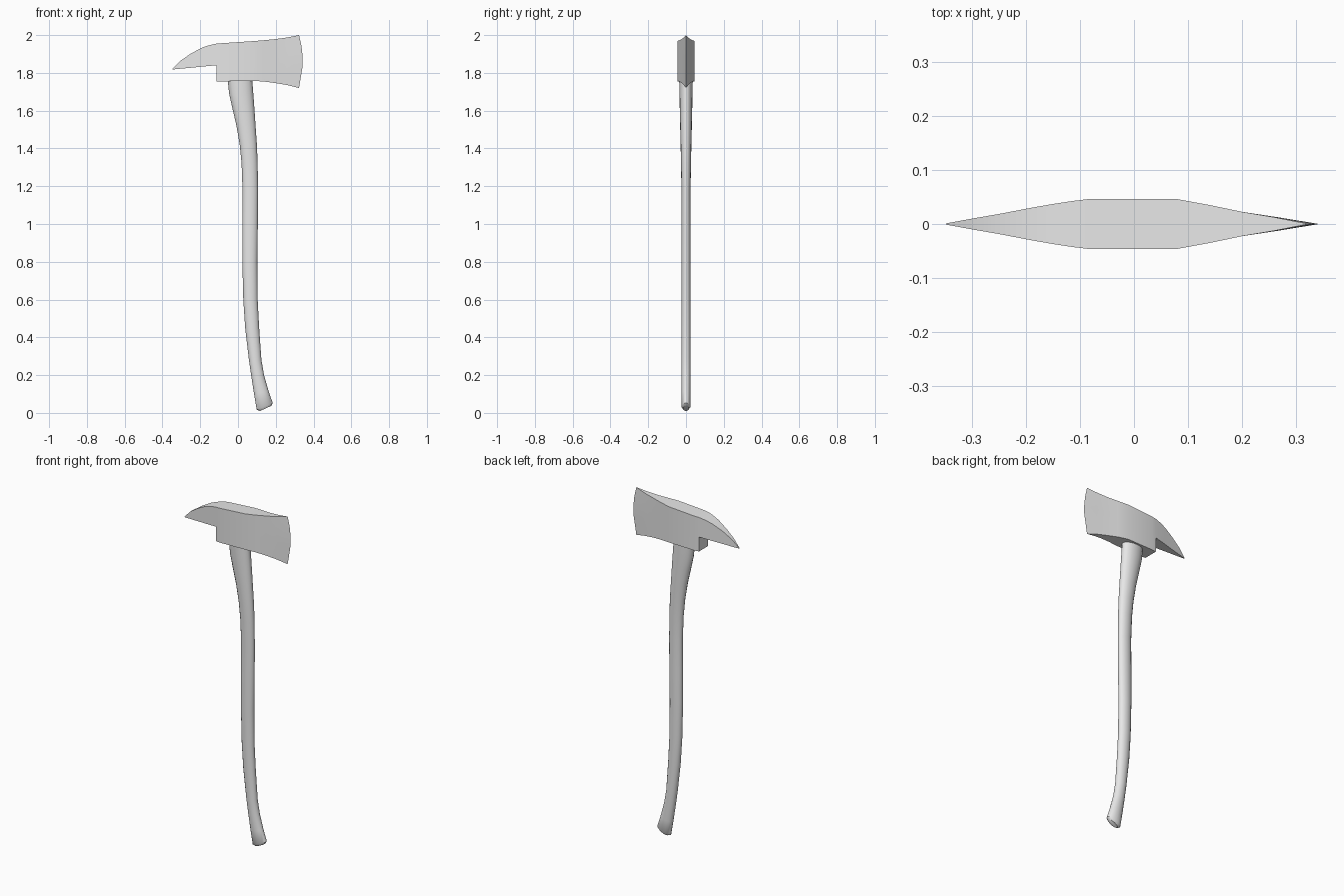
import bpy, bmesh, math
from mathutils import Vector

if "Cube" in bpy.data.objects:
    bpy.data.objects.remove(bpy.data.objects["Cube"])

grey = bpy.data.materials.new("plain grey")
grey.diffuse_color = (0.8, 0.8, 0.8, 1)
grey.use_nodes = True
grey.node_tree.nodes["Principled BSDF"].inputs["Base Color"].default_value = grey.diffuse_color


def finish(bm, name, angle):
    bmesh.ops.remove_doubles(bm, verts=bm.verts, dist=0.0005)
    bmesh.ops.recalc_face_normals(bm, faces=bm.faces)
    mesh = bpy.data.meshes.new(name)
    bm.to_mesh(mesh)
    bm.free()
    mesh.materials.append(grey)
    obj = bpy.data.objects.new(name, mesh)
    bpy.context.collection.objects.link(obj)
    bpy.context.view_layer.objects.active = obj
    obj.select_set(True)
    bpy.ops.object.shade_smooth_by_angle(angle=math.radians(angle))
    obj.select_set(False)


# Axe head: columns of (x, top, bottom, half thickness, edge bulge)
beak = [(-0.348, 1.82, 1.818, 0.001, 0), (-0.305, 1.864, 1.822, 0.009, 0),
        (-0.25, 1.902, 1.827, 0.0185, 0), (-0.19, 1.934, 1.833, 0.03, 0),
        (-0.15, 1.947, 1.837, 0.037, 0)]
blade = [(-0.114, 1.955, 1.755, 0.0425, 0), (-0.085, 1.957, 1.755, 0.046, 0),
         (0.08, 1.968, 1.758, 0.046, 0), (0.14, 1.973, 1.754, 0.035, 0),
         (0.2, 1.979, 1.746, 0.0225, 0), (0.26, 1.987, 1.736, 0.0125, 0.006),
         (0.323, 2.0, 1.72, 0.0, 0.02)]
ROWS = [0, 0.425, 0.6, 0.8, 1]      # row 1 meets the underside of the beak
bm = bmesh.new()
grid = []
for i, (x, top, bottom, w, bulge) in enumerate(beak + blade):
    column = {}
    for r, t in enumerate(ROWS):
        if i < len(beak):
            if r == 0:
                continue
            t = (t - ROWS[1]) / (1 - ROWS[1])
        px = x + bulge * (1 - (2 * t - 1) ** 2)
        pz = bottom + (top - bottom) * t
        column[r] = [bm.verts.new((px, s * w, pz)) for s in (-1, 1)]
    grid.append(column)
for i, (a, b) in enumerate(zip(grid, grid[1:])):
    low = 1 if i < len(beak) else 0
    for r in range(low, 4):         # cheeks
        for s in (0, 1):
            bm.faces.new((a[r][s], b[r][s], b[r + 1][s], a[r + 1][s]))
    for r in (low, 4):              # underside and top
        bm.faces.new((a[r][0], b[r][0], b[r][1], a[r][1]))
step = grid[len(beak)]
bm.faces.new((step[0][0], step[0][1], step[1][1], step[1][0]))
tip = grid[0]
for r in range(1, 4):
    bm.faces.new((tip[r][0], tip[r][1], tip[r + 1][1], tip[r + 1][0]))
finish(bm, "axe_head", 30)

# Handle: rings of (left x, left z, right x, right z, half depth)
rings = [(0.116, 0.010, 0.176, 0.037, 0.015), (0.099, 0.017, 0.184, 0.052, 0.024),
         (0.085, 0.10, 0.162, 0.115, 0.025), (0.071, 0.19, 0.138, 0.20, 0.025),
         (0.058, 0.28, 0.124, 0.28, 0.025), (0.038, 0.45, 0.112, 0.45, 0.025),
         (0.028, 0.60, 0.104, 0.60, 0.025), (0.023, 0.80, 0.102, 0.80, 0.025),
         (0.023, 1.0, 0.105, 1.0, 0.025), (0.024, 1.18, 0.106, 1.18, 0.024),
         (0.019, 1.32, 0.104, 1.32, 0.0265), (0.009, 1.42, 0.100, 1.42, 0.0285),
         (-0.008, 1.52, 0.093, 1.52, 0.031), (-0.029, 1.61, 0.087, 1.61, 0.033),
         (-0.047, 1.69, 0.081, 1.69, 0.035), (-0.055, 1.77, 0.075, 1.77, 0.036)]
SIDES = 16
bm = bmesh.new()
loops = []
for xl, zl, xr, zr, d in rings:
    left, right = Vector((xl, 0, zl)), Vector((xr, 0, zr))
    mid, half = (left + right) / 2, (right - left) / 2
    loop = []
    for k in range(SIDES):
        a = math.tau * k / SIDES
        loop.append(bm.verts.new(mid + half * math.cos(a) + Vector((0, d * math.sin(a), 0))))
    loops.append(loop)
for a, b in zip(loops, loops[1:]):
    for k in range(SIDES):
        n = (k + 1) % SIDES
        bm.faces.new((a[k], a[n], b[n], b[k]))
bm.faces.new(loops[0])
bm.faces.new(loops[-1])
finish(bm, "handle", 40)
